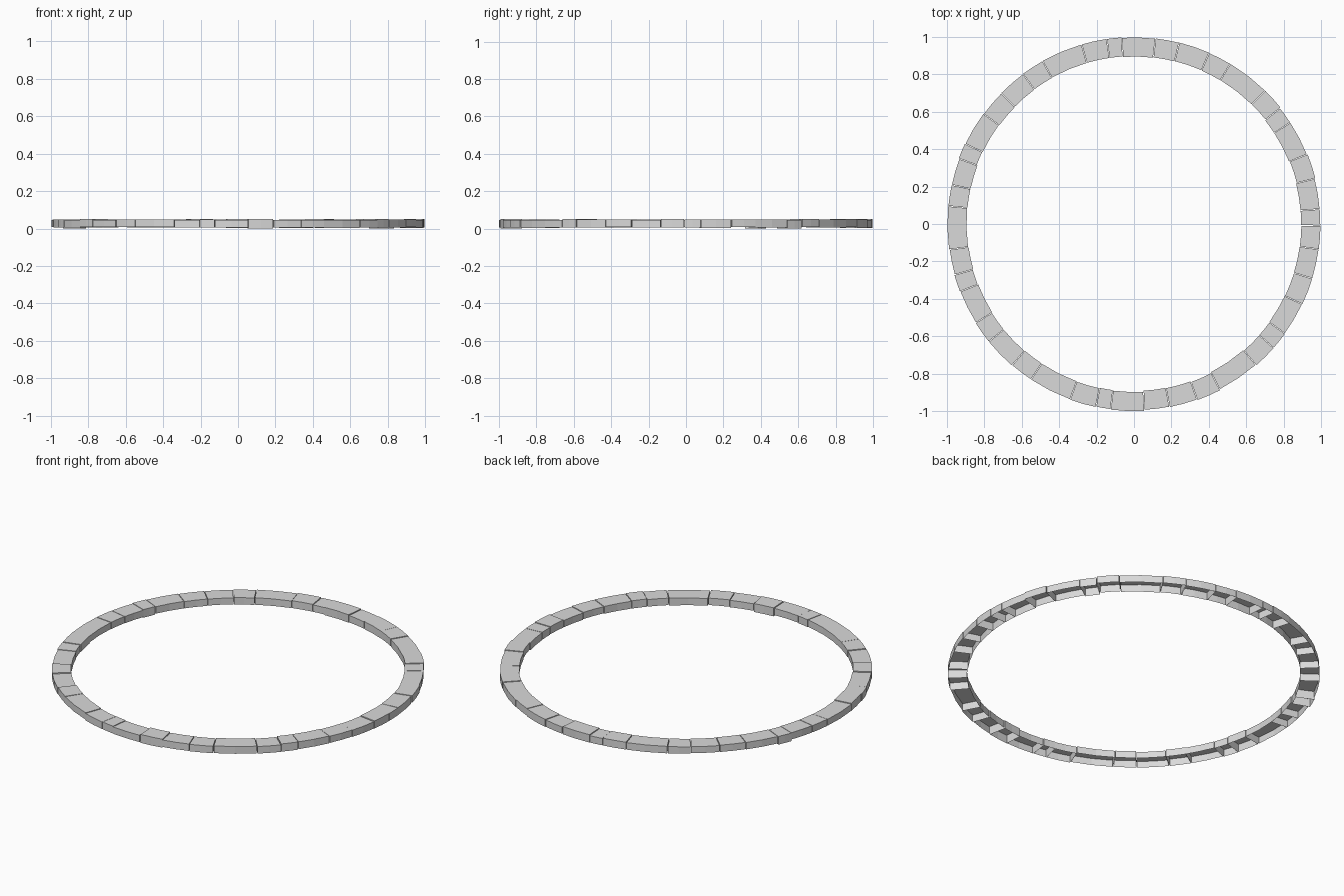
import bpy, bmesh, math, random

random.seed(4)
cube = bpy.data.objects.get("Cube")
if cube:
    bpy.data.objects.remove(cube, do_unlink=True)

# Single stone colour
stone = bpy.data.materials.new("pale_grey_stone")
stone.use_nodes = True
GREY = (0.7, 0.7, 0.7, 1)
stone.diffuse_color = GREY
stone.node_tree.nodes["Principled BSDF"].inputs["Base Color"].default_value = GREY

# Angles in degrees of the joints between neighbouring stones
JOINTS = [-0.5, 4.6, 14.1, 21.9, 33, 38.4, 45.5, 59, 66.3, 76, 83.4, 93.8, 98.4,
          106.3, 119.3, 126.5, 135.5, 143.8, 154.6, 159.5, 167.9, 174.5, 187.9,
          195.8, 201.2, 212, 219, 229.2, 236.5, 250, 258.2, 262.8, 273.2, 281,
          289.8, 297.4, 310.9, 318.4, 324, 334.5, 343, 352.2, 359.5]
INNER, OUTER = 0.895, 0.997
GAP = 0.1


def make_stone(index, start, end):
    """Slightly curved block, hollow and open underneath."""
    shift = random.uniform(-0.003, 0.003)
    bottom = random.uniform(0.004, 0.009)
    top = random.uniform(0.046, 0.051)
    if index % 14 == 4:
        bottom = 0.0
    bm = bmesh.new()
    rings = []
    for step in range(3):
        a = math.radians(start + GAP + (end - start - 2 * GAP) * step / 2)
        section = [(INNER, bottom), (INNER, top), (OUTER, top), (OUTER, bottom)]
        rings.append([bm.verts.new(((r + shift) * math.cos(a), (r + shift) * math.sin(a), z))
                      for r, z in section])
    # Inner wall, top and outer wall
    for near, far in zip(rings, rings[1:]):
        for k in range(3):
            bm.faces.new((near[k], near[k + 1], far[k + 1], far[k]))
    # End walls
    bm.faces.new(rings[0][::-1])
    bm.faces.new(rings[-1])
    bmesh.ops.recalc_face_normals(bm, faces=bm.faces[:])
    # Keep the top facing upwards
    bm.normal_update()
    if max(bm.faces, key=lambda f: abs(f.normal.z)).normal.z < 0:
        bmesh.ops.reverse_faces(bm, faces=bm.faces[:])
    mesh = bpy.data.meshes.new(f"ring_stone_{index + 1}")
    bm.to_mesh(mesh)
    bm.free()
    mesh.materials.append(stone)
    obj = bpy.data.objects.new(mesh.name, mesh)
    bpy.context.collection.objects.link(obj)


for i, (first, last) in enumerate(zip(JOINTS, JOINTS[1:])):
    make_stone(i, first, last)
